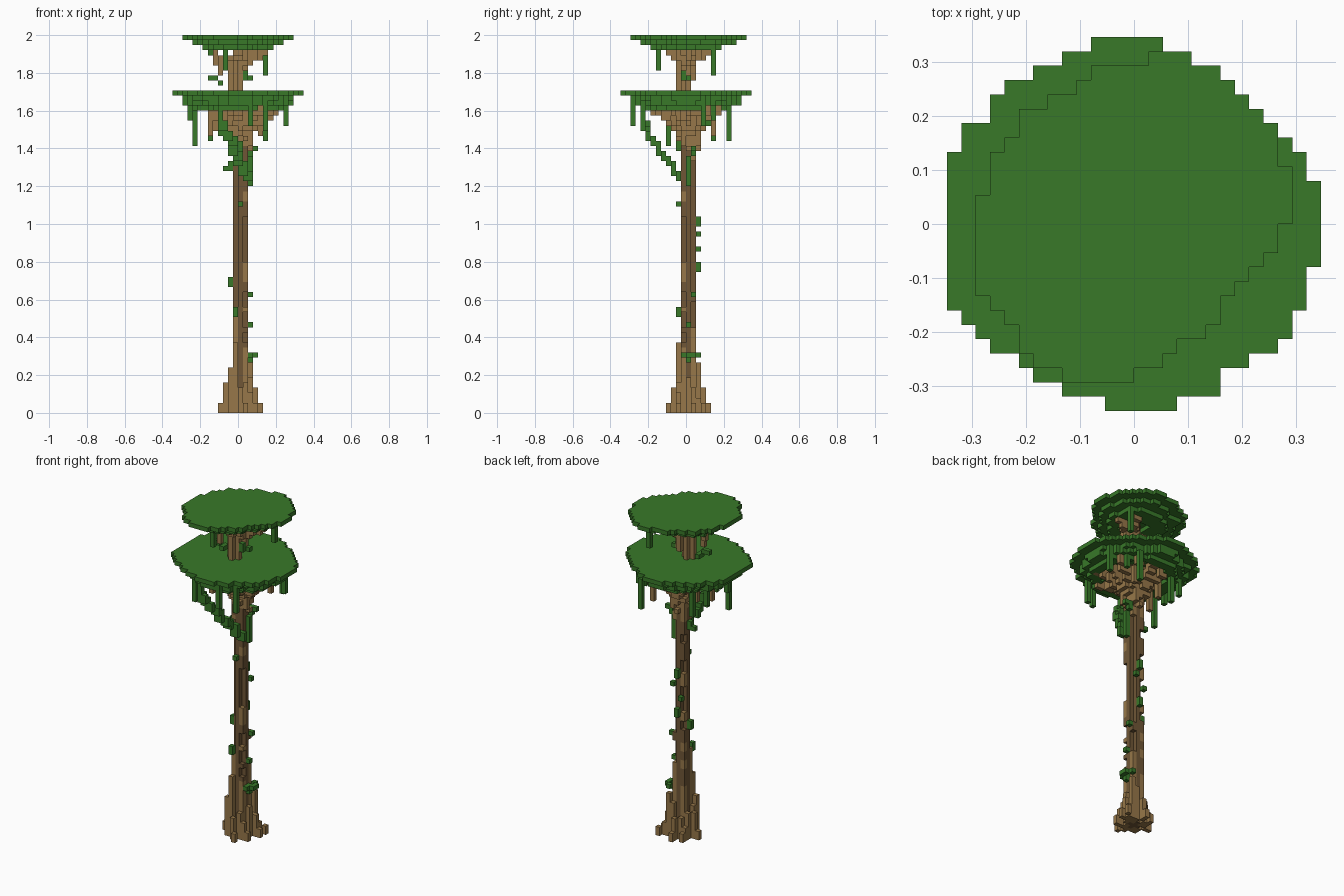
import bpy
import bmesh
import math
import random
from mathutils import Vector

random.seed(4)
VOX = 2 / 75  # edge of one cube

if "Cube" in bpy.data.objects:
    bpy.data.objects.remove(bpy.data.objects["Cube"])


def material(name, rgb):
    mat = bpy.data.materials.new(name)
    mat.use_nodes = True
    mat.diffuse_color = (*rgb, 1)
    mat.node_tree.nodes["Principled BSDF"].inputs["Base Color"].default_value = (*rgb, 1)
    return mat


LEAF = material("leaf green", (0.04, 0.19, 0.022))
BARK = material("dark bark", (0.16, 0.094, 0.037))
WOOD = material("light wood", (0.31, 0.187, 0.067))

taken = set()  # cells already used by an earlier part


def build(name, cells, mat):
    """Make one mesh of cubes, keeping only the exposed faces."""
    cells = set(cells) - taken
    taken.update(cells)
    bm = bmesh.new()
    verts = {}

    def vert(p):
        if p not in verts:
            verts[p] = bm.verts.new(Vector(p) * VOX)
        return verts[p]

    for cell in sorted(cells):
        for axis in range(3):
            for side in (0, 1):
                near = list(cell)
                near[axis] += 2 * side - 1
                if tuple(near) in cells:
                    continue
                ring = []
                for a, b in ((0, 0), (1, 0), (1, 1), (0, 1)):
                    p = list(cell)
                    p[axis] += side
                    p[(axis + 1) % 3] += a
                    p[(axis + 2) % 3] += b
                    ring.append(vert(tuple(p)))
                bm.faces.new(ring if side else ring[::-1])
    mesh = bpy.data.meshes.new(name)
    bm.to_mesh(mesh)
    bm.free()
    mesh.materials.append(mat)
    obj = bpy.data.objects.new(name, mesh)
    bpy.context.collection.objects.link(obj)


def line(a, b):
    """Cells along a straight run."""
    a, b = Vector(a), Vector(b)
    n = max(1, int(max(abs(c) for c in b - a)))
    return {tuple(round(c) for c in a.lerp(b, i / n)) for i in range(n + 1)}


def thick(cells):
    return {(x + i, y, z + k) for x, y, z in cells for i in (0, 1) for k in (0, 1)}


def hang(x, y, low, high):
    return {(x, y, z) for z in range(low, high + 1)}


def disc(profile):
    """Flat outline from key rows: (row, left edge, right edge)."""
    cells = set()
    for (r0, a0, b0), (r1, a1, b1) in zip(profile, profile[1:]):
        for row in range(r1, r0 + 1):
            t = (r0 - row) / (r0 - r1)
            left, right = round(a0 + (a1 - a0) * t), round(b0 + (b1 - b0) * t)
            cells |= {(x, row) for x in range(left, right)}
    return cells


def layer(flat, z, scale, hole=0):
    """A shrunken copy of an outline, optionally with a round hole."""
    return {(x, y, z) for x, y in flat
            if (math.floor((x + 0.5) / scale), math.floor((y + 0.5) / scale)) in flat
            and math.hypot(x, y) >= hole}


# Roots: separate columns (x, y, height) in a star around the trunk
roots = set()
for x, y, h in ((-1, -1, 20), (1, 1, 17), (1, -1, 9), (-1, 1, 12), (-1, -2, 14),
                (1, -2, 6), (0, -2, 4), (-2, -1, 7), (-2, 1, 6), (2, 0, 7),
                (2, 1, 5), (1, 2, 8), (-1, 2, 5), (-3, 0, 6), (-4, 0, 2),
                (0, -3, 5), (1, -4, 2), (3, 1, 5), (4, 1, 2), (0, 3, 5),
                (0, 4, 2), (2, 2, 10), (4, 3, 2), (3, 2, 3), (2, -2, 4),
                (3, -2, 2), (-2, 2, 3), (-2, 3, 2), (-2, -2, 9)):
    roots |= hang(x, y, 0, h - 1)
build("roots", roots, WOOD)

# Trunk: a plus-shaped core with broken runs of bark on two opposite corners
patches, bark = set(), set()
for x, y, density in ((1, -1, 0.6), (-1, 1, 0.6), (1, 1, 0.1), (-1, -1, 0.1)):
    z = 8
    while z < 53:
        run = random.randint(1, 3)
        if random.random() < density:
            (patches if random.random() < 0.35 else bark).update(hang(x, y, z, z + run - 1))
        z += run
build("bark_patches", patches, WOOD)
for x, y in ((0, 0), (1, 0), (-1, 0), (0, 1), (0, -1)):
    bark |= hang(x, y, 0, 52)
build("trunk", bark, BARK)

# Lower crown branches: a ragged funnel with outward limbs
limbs = set()
for z in range(50, 62):
    r = 1.5 + max(0, z - 51) * 0.27
    limbs |= {(x, y, z) for x in range(-6, 7) for y in range(-6, 7)
              if math.hypot(x, y) < r + random.uniform(-0.6, 0.5)}
for i in range(11):
    a = i * math.tau / 11
    reach = random.uniform(5, 7.5)
    tip = (reach * math.cos(a), reach * math.sin(a), random.randint(58, 60))
    limbs |= thick(line((2 * math.cos(a), 2 * math.sin(a), 56), tip))
limbs |= hang(-6, -2, 55, 58) | hang(-5, 2, 56, 60) | hang(4, 5, 55, 58)
build("lower_branches", limbs, WOOD)

# Upper trunk and its branches, stepping sideways as it rises
upper = set()
for z in range(63, 74):
    steps = (-1,) if z < 66 else (-1, 0) if z < 70 else (0,)
    upper |= {(x + s, y + s, z) for x in (-1, 0, 1) for y in (-1, 0, 1) for s in steps
              if abs(x) + abs(y) < 2}
for tip in ((4, 1, 71), (2, 4, 71), (-1, -4, 71)):
    upper |= thick(line((0, 0, 68), tip))
upper |= hang(-5, -1, 69, 72) | hang(-4, -2, 67, 70) | line((-1, 0, 69), (-5, -1, 71))
build("upper_branches", upper, WOOD)

# Canopies: flat plates with smaller terraces beneath
lower_flat = disc([(12, -3, 2), (9, -9, 7), (7, -10, 9), (6, -12, 10), (4, -13, 12),
                   (3, -13, 12), (2, -13, 13), (-3, -13, 13), (-4, -13, 12),
                   (-6, -13, 12), (-7, -12, 11), (-8, -11, 11), (-9, -10, 10),
                   (-11, -7, 6), (-12, -5, 6), (-13, -2, 3)])
upper_flat = disc([(11, 1, 4), (10, -3, 6), (8, -6, 8), (7, -8, 9), (6, -8, 10),
                   (4, -10, 10), (3, -10, 11), (1, -11, 11), (0, -11, 11),
                   (-1, -11, 10), (-3, -11, 9), (-5, -11, 7), (-7, -9, 6),
                   (-10, -7, 2), (-11, -5, 0)])
build("lower_canopy", layer(lower_flat, 63, 1) | layer(lower_flat, 62, 0.85)
      | layer(lower_flat, 61, 0.83) | layer(lower_flat, 60, 0.72, 7), LEAF)
build("upper_canopy", layer(upper_flat, 74, 1) | layer(upper_flat, 73, 0.82)
      | layer(upper_flat, 72, 0.62, 3), LEAF)

# Hanging vines
vines = hang(5, 5, 67, 72) | hang(-3, -6, 68, 72) | hang(-6, 1, 71, 73)
vines |= hang(-9, -4, 53, 61) | hang(-9, 4, 57, 61) | hang(5, 8, 54, 60)
vines |= hang(9, 3, 57, 61) | hang(-10, -2, 58, 61) | hang(2, -11, 57, 62)
vines |= hang(5, -9, 56, 61) | hang(6, 5, 58, 60) | hang(-6, 5, 54, 60)
vines |= hang(-4, -9, 56, 60) | hang(-4, -8, 55, 57)
vines |= thick(line((-4, -9, 56), (1, -2, 46)))
build("hanging_vines", vines, LEAF)

# Ivy and leaf tufts around the trunk
ivy = hang(2, 0, 45, 50) | hang(-2, 0, 48, 49) | hang(0, -2, 52, 53)
ivy |= hang(2, 1, 51, 52) | hang(3, 1, 52, 52) | hang(-3, 0, 48, 48) | hang(1, 2, 53, 55)
ivy |= hang(-2, 0, 25, 26) | hang(2, 1, 23, 23) | hang(2, 0, 17, 17) | hang(2, 0, 10, 11)
ivy |= hang(2, -1, 11, 11) | hang(3, 0, 11, 11) | hang(3, 1, 11, 11) | hang(2, 2, 11, 11)
ivy |= hang(0, 2, 37, 38) | hang(1, 2, 35, 35) | hang(-1, 2, 32, 32) | hang(0, 2, 28, 29)
ivy |= hang(0, -2, 41, 41) | hang(-1, -2, 19, 20)
ivy |= line((-6, -1, 66), (-5, -1, 66)) | line((-4, -1, 65), (-4, 0, 65))
ivy |= line((1, -1, 67), (1, 0, 67)) | line((1, -1, 66), (2, 0, 66))
build("ivy", ivy, LEAF)
